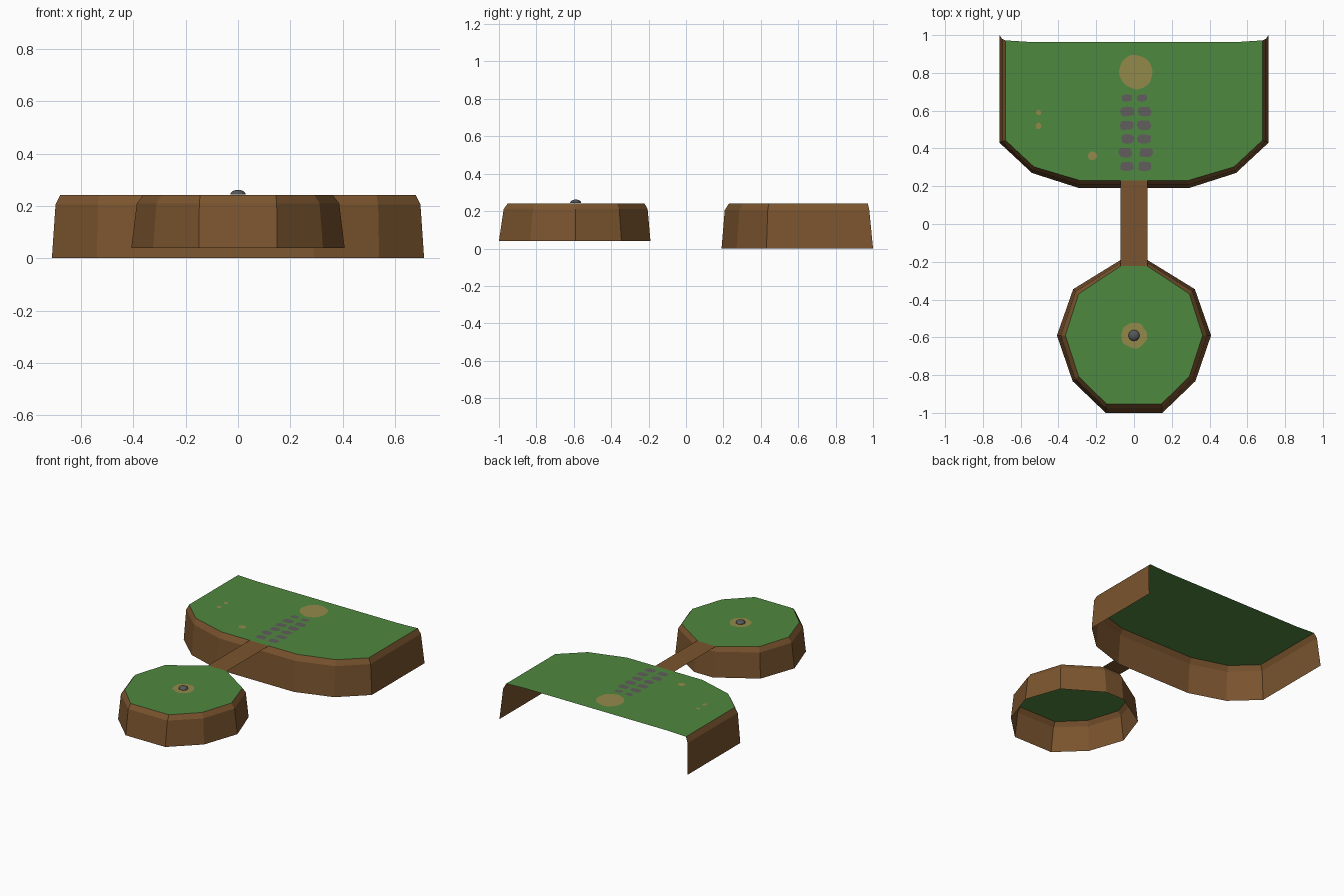
import bpy, bmesh, math, random

if "Cube" in bpy.data.objects:
    bpy.data.objects.remove(bpy.data.objects["Cube"])

random.seed(4)
TOP = 0.241


def material(name, rgb):
    m = bpy.data.materials.new(name)
    lin = [(c / 255 / 12.92) if c < 10 else ((c / 255 + 0.055) / 1.055) ** 2.4 for c in rgb]
    m.diffuse_color = (*lin, 1)
    m.use_nodes = True
    m.node_tree.nodes["Principled BSDF"].inputs["Base Color"].default_value = m.diffuse_color
    return m


GRASS = material("grass green", (79, 137, 64))
EARTH = material("earth brown", (122, 84, 46))
SAND = material("sand tan", (148, 138, 74))
STONE = material("stone grey", (96, 94, 92))
IRON = material("dark grey", (84, 88, 86))


def finish(bm, name, mat):
    me = bpy.data.meshes.new(name)
    bm.to_mesh(me)
    bm.free()
    me.materials.append(mat)
    ob = bpy.data.objects.new(name, me)
    bpy.context.collection.objects.link(ob)
    return ob


def mirrored(half):
    """Half outline on +x, mirrored to a full counter-clockwise outline."""
    return [(-x, y) for x, y in reversed(half)] + list(half)


def wall(name, rings, closed):
    """Open earth skirt through (z, outline) rings, bottom to top."""
    bm = bmesh.new()
    rows = [[bm.verts.new((x, y, z)) for x, y in pts] for z, pts in rings]
    n = len(rows[0])
    for lo, hi in zip(rows, rows[1:]):
        for i in range(n if closed else n - 1):
            j = (i + 1) % n
            bm.faces.new((lo[i], lo[j], hi[j], hi[i]))
    return finish(bm, name, EARTH)


def plate(name, polys, z, mat):
    """Flat faces at height z, one for each outline."""
    bm = bmesh.new()
    for pts in polys:
        bm.faces.new([bm.verts.new((x, y, z)) for x, y in pts])
    return finish(bm, name, mat)


def blob(cx, cy, rx, ry, n=14, wobble=0.08, power=1.0):
    """Slightly irregular round patch; power < 1 makes it squarer."""
    pts = []
    for i in range(n):
        a = 2 * math.pi * i / n
        k = 1 + random.uniform(-wobble, wobble)
        c, s = math.cos(a), math.sin(a)
        pts.append((cx + rx * k * math.copysign(abs(c) ** power, c),
                    cy + ry * k * math.copysign(abs(s) ** power, s)))
    return pts


# Large platform: half outlines from front centre to back corner
big_low = mirrored([(0.29, 0.19), (0.54, 0.27), (0.712, 0.43), (0.712, 1.0)])
big_mid = mirrored([(0.288, 0.207), (0.536, 0.285), (0.698, 0.437), (0.698, 0.98)])
big_top = mirrored([(0.285, 0.23), (0.53, 0.303), (0.68, 0.443), (0.68, 0.972)])
wall("large_platform_wall", [(0, big_low), (0.205, big_mid), (TOP, big_top)], False)
plate("large_platform_grass", [big_top + [(0.54, 0.963), (-0.54, 0.963)]], TOP, GRASS)

# Small island: half outlines from front to back
isle_low = mirrored([(0.15, -1.0), (0.325, -0.832), (0.408, -0.59), (0.322, -0.345), (0.07, -0.19)])
isle_mid = mirrored([(0.148, -0.975), (0.312, -0.82), (0.387, -0.59), (0.309, -0.357), (0.07, -0.205)])
isle_top = mirrored([(0.145, -0.953), (0.293, -0.807), (0.363, -0.59), (0.293, -0.37), (0.07, -0.222)])
wall("island_wall", [(0.04, isle_low), (0.21, isle_mid), (TOP, isle_top)], True)
plate("island_grass", [isle_top], TOP, GRASS)

# Thin bridge between the two
plate("bridge", [[(-0.072, -0.222), (0.072, -0.222), (0.072, 0.23), (-0.072, 0.23)]], TOP, EARTH)

# Painted ground: sand patches and two columns of paving stones
sand = [blob(0.01, 0.805, 0.09, 0.09, 20, 0.04),
        blob(-0.505, 0.59, 0.014, 0.014, 8), blob(-0.505, 0.52, 0.015, 0.018, 8),
        blob(-0.22, 0.36, 0.025, 0.023, 10)]
plate("sand_patches", sand, TOP + 0.002, SAND)
stones = []
for row in range(6):
    y = 0.305 + row * 0.0725
    shrink = 0.75 if row == 5 else 1
    for x in (-0.042 + row * 0.002, 0.06 - row * 0.003):
        stones.append(blob(x + random.uniform(-0.008, 0.008), y,
                           0.036 * shrink, 0.025 * shrink, 12, 0.08, 0.65))
plate("paving_stones", stones, TOP + 0.002, STONE)

# Sandy ring and low dome in the middle of the island
plate("dome_sand_ring", [blob(0, -0.59, 0.068, 0.068, 20, 0.06)], TOP + 0.003, SAND)
bm = bmesh.new()
bmesh.ops.create_uvsphere(bm, u_segments=12, v_segments=8, radius=0.03)
bmesh.ops.delete(bm, geom=[v for v in bm.verts if v.co.z < -0.001], context='VERTS')
for v in bm.verts:
    v.co = (v.co.x, v.co.y - 0.59, TOP + 0.002 + v.co.z * 0.63)
finish(bm, "dome", IRON)
